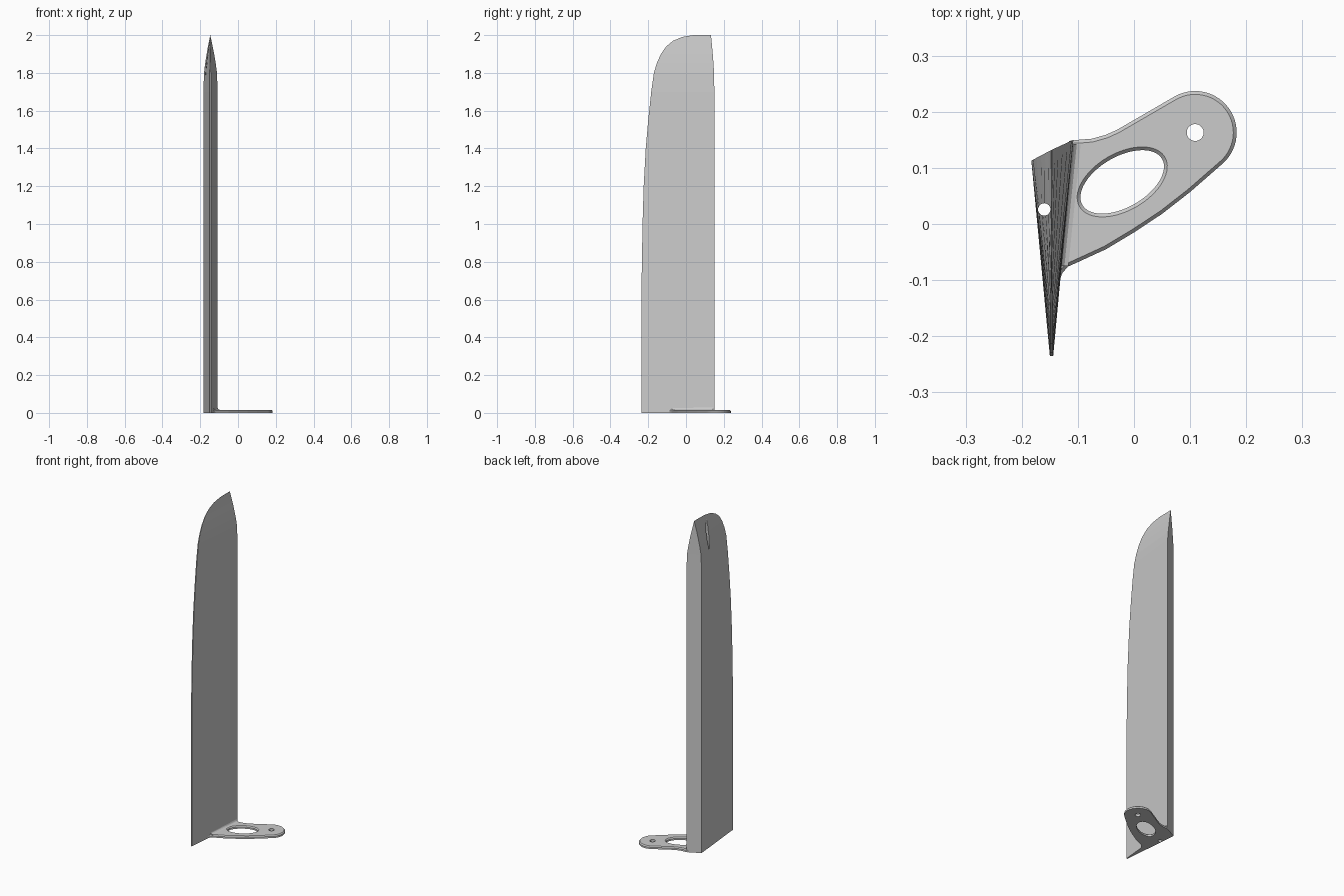
import bpy
import bmesh
import math
from mathutils import Vector

cube = bpy.data.objects.get("Cube")
if cube:
    bpy.data.objects.remove(cube, do_unlink=True)

grey = bpy.data.materials.new("plain grey")
grey.use_nodes = True
colour = (0.6, 0.6, 0.6, 1)
grey.diffuse_color = colour
grey.node_tree.nodes["Principled BSDF"].inputs["Base Color"].default_value = colour


def loft(name, rings):
    """Skin a closed solid through rings that share a point count."""
    bm = bmesh.new()
    loops = [[bm.verts.new(p) for p in ring] for ring in rings]
    count = len(loops[0])
    for low, high in zip(loops, loops[1:]):
        for i in range(count):
            j = (i + 1) % count
            bm.faces.new((low[i], low[j], high[j], high[i]))
    bm.faces.new(loops[0][::-1])
    bm.faces.new(loops[-1])
    bmesh.ops.recalc_face_normals(bm, faces=bm.faces)
    mesh = bpy.data.meshes.new(name)
    bm.to_mesh(mesh)
    bm.free()
    mesh.materials.append(grey)
    obj = bpy.data.objects.new(name, mesh)
    bpy.context.collection.objects.link(obj)
    return obj


def ellipse(cx, cy, a, b, z, turn=0.0, n=64):
    c, s = math.cos(turn), math.sin(turn)
    ring = []
    for i in range(n):
        t = math.tau * i / n
        u, v = a * math.cos(t), b * math.sin(t)
        ring.append((cx + u * c - v * s, cy + u * s + v * c, z))
    return ring


def inset(points, d):
    """Move a counter-clockwise outline inward by d."""
    out = []
    for i, p in enumerate(points):
        t1 = (p - points[i - 1]).normalized()
        t2 = (points[(i + 1) % len(points)] - p).normalized()
        t = (t1 + t2).normalized()
        out.append(p + Vector((-t.y, t.x)) * d)
    return out


def cut(target, cutter):
    cutter.hide_render = True
    cutter.display_type = 'WIRE'
    cutter.hide_set(True)
    mod = target.modifiers.new(cutter.name, 'BOOLEAN')
    mod.operation = 'DIFFERENCE'
    mod.solver = 'EXACT'
    mod.object = cutter


# Blade: wedge section whose front edge sweeps back and whose tip thins out
mid_x = -0.147
front_edge = [(0, -.235), (.7, -.235), (1, -.23), (1.2, -.224), (1.4, -.213),
              (1.55, -.2), (1.7, -.184), (1.8, -.17), (1.85, -.155), (1.9, -.133),
              (1.94, -.105), (1.97, -.068), (1.99, -.02), (2, .04)]
back_mid = Vector((mid_x, .132))
back_left, back_right = Vector((-.183, .113)), Vector((-.108, .15))
sections = []
for z, y in front_edge:
    w = max(.02, 1 - max(0, (z - 1.76) / .24) ** 1.4)
    left = back_mid.lerp(back_left, w)
    right = back_mid.lerp(back_right, w)
    sections.append([(mid_x - .003 * w, y, z), (mid_x + .003 * w, y, z),
                     (right.x, right.y, z), (left.x, left.y, z)])
blade = loft("blade", sections)

# Long bore running up the blade
bore = (-.16, .026, .011, .011)
cut(blade, loft("blade_bore_cutter", [ellipse(*bore, z, n=32) for z in (-.1, 2.1)]))

# Mounting tab with a rounded end and a chamfered upper rim
outline = [(-.137, -.115), (-.128, -.088), (-.118, -.076), (-.1, -.068),
           (-.05, -.045), (0, -.015), (.05, .018), (.1, .057)]
for i in range(29):
    a = math.radians(-48 + 6 * i)
    outline.append((.109 + .074 * math.cos(a), .163 + .074 * math.sin(a)))
outline += [(-.03, .168), (-.05, .159), (-.075, .152), (-.1, .15), (-.116, .148)]
outline = [Vector(p) for p in outline]
rim = .006
top = .016
tab = loft("mounting_tab", [[(p.x, p.y, z) for p in inset(outline, d)]
                            for z, d in ((0, 0), (top - rim, 0), (top, rim))])

# Slanted oval window with a flared upper edge, and a screw hole
cut(tab, loft("window_cutter", [
    ellipse(-.021, .075, .082 + d, .045 + d, z, math.radians(30))
    for z, d in ((-.02, 0), (top - rim, 0), (top + rim, 2 * rim))]))
cut(tab, loft("screw_hole_cutter", [ellipse(.109, .163, .015, .015, z) for z in (-.02, .04)]))

# Concave fillet where the tab meets the blade
profile = [(-.005, .008), (.014, .008), (.014, top), (.007, .018), (.003, .022),
           (0, .03), (-.005, .03)]
loft("tab_fillet", [[(x + u, y, z) for u, z in profile]
                    for x, y in ((-.131, -.075), (-.109, .142))])
